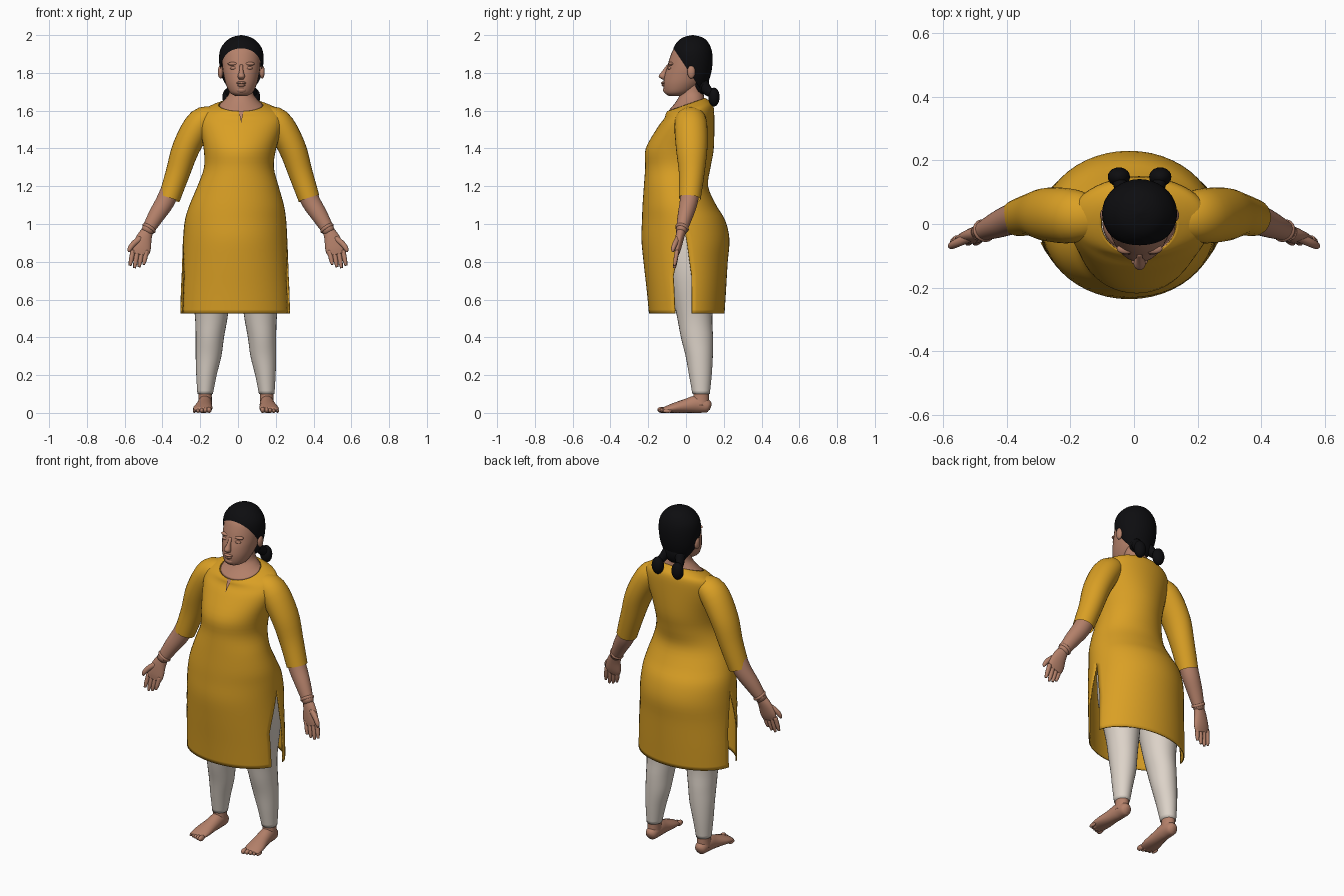
import bpy, bmesh, math
from mathutils import Vector

cube = bpy.data.objects.get("Cube")
if cube:
    bpy.data.objects.remove(cube)


def material(name, r, g, b):
    m = bpy.data.materials.new(name)
    m.use_nodes = True
    m.diffuse_color = (r, g, b, 1)
    bsdf = m.node_tree.nodes["Principled BSDF"]
    bsdf.inputs["Base Color"].default_value = (r, g, b, 1)
    bsdf.inputs["Roughness"].default_value = 0.8
    return m


GOLD = material("gold cloth", 0.70, 0.35, 0.018)
CREAM = material("cream cloth", 0.72, 0.65, 0.58)
SKIN = material("skin", 0.46, 0.22, 0.145)
HAIR = material("black hair", 0.004, 0.004, 0.005)


def finish(name, bm, mat):
    """Turn a bmesh into a smooth shaded object."""
    bmesh.ops.remove_doubles(bm, verts=bm.verts, dist=0.0004)
    bmesh.ops.recalc_face_normals(bm, faces=bm.faces)
    mesh = bpy.data.meshes.new(name)
    bm.to_mesh(mesh)
    bm.free()
    mesh.materials.append(mat)
    mesh.shade_smooth()
    ob = bpy.data.objects.new(name, mesh)
    bpy.context.collection.objects.link(ob)
    return ob


def smooth_rows(rows, steps=4):
    """Spline through the section rows (Catmull-Rom)."""
    rows = [tuple(r) + (0,) * (6 - len(r)) for r in rows]
    ext = [rows[0]] + rows + [rows[-1]]
    out = []
    for i in range(len(rows) - 1):
        p = ext[i:i + 4]
        for k in range(steps):
            t = k / steps
            out.append([0.5 * (2 * b + (c - a) * t + (2 * a - 5 * b + 4 * c - d) * t * t
                               + (3 * b - a - 3 * c + d) * t ** 3)
                        for a, b, c, d in zip(*p)])
    return out + [list(rows[-1])]


def add_loft(bm, rows, ref=None, n=28, span=None, cap=True):
    """Skin rows of (x, y, z, radius a, radius b, tilt).

    Rings lie flat, or square to the path when ref is given.
    span(z) gives the start and end angle of an open sheet.
    """
    rows = smooth_rows(rows)
    rings = []
    for i, (x, y, z, ra, rb, tilt) in enumerate(rows):
        c, a, b = Vector((x, y, z)), Vector((ra, 0, 0)), Vector((0, rb, rb * tilt))
        if ref:
            t = Vector(rows[min(i + 1, len(rows) - 1)][:3]) - Vector(rows[max(i - 1, 0)][:3])
            a = Vector(ref).cross(t).normalized()
            b = t.normalized().cross(a) * rb
            a = a * ra
        a0, a1 = span(z) if span else (0, 2 * math.pi)
        count = n + 1 if span else n
        angles = [a0 + (a1 - a0) * k / n for k in range(count)]
        rings.append([bm.verts.new(c + a * math.cos(q) + b * math.sin(q)) for q in angles])
    for r0, r1 in zip(rings, rings[1:]):
        for k in range(n):
            j = (k + 1) % len(r0)
            bm.faces.new((r0[k], r0[j], r1[j], r1[k]))
    if cap and not span:
        bm.faces.new(rings[0])
        bm.faces.new(rings[-1])


def loft(name, rows, mat, **kw):
    bm = bmesh.new()
    add_loft(bm, rows, **kw)
    return finish(name, bm, mat)


def ball(name, loc, size, mat):
    bm = bmesh.new()
    bmesh.ops.create_uvsphere(bm, u_segments=20, v_segments=12, radius=1)
    for v in bm.verts:
        v.co = Vector([c * s + o for c, s, o in zip(v.co, size, loc)])
    return finish(name, bm, mat)


# Tunic: front and back sheets, joined above the side slits
tunic_rows = [
    (.015, 0, 1.632, .118, .10, .35), (.016, .008, 1.618, .165, .115, .3),
    (.017, .015, 1.592, .212, .13, .25), (.017, 0, 1.53, .222, .15, .12),
    (.01, -.033, 1.4, .192, .18), (.005, -.043, 1.3, .185, .173),
    (0, -.053, 1.2, .215, .17), (-.007, -.035, 1.1, .25, .195),
    (-.013, -.013, 1.02, .268, .22), (-.015, -.003, .92, .276, .233),
    (-.015, -.002, .8, .282, .223), (-.015, .002, .65, .29, .21),
    (-.015, .004, .525, .293, .2)]


def slit(z):
    return min(1, max(0, (.95 - z) / .22))


bm = bmesh.new()
add_loft(bm, tunic_rows, n=24, span=lambda z: (.14 * slit(z), math.pi - .14 * slit(z)))
add_loft(bm, tunic_rows, n=24,
         span=lambda z: (math.pi + .32 * slit(z), 2 * math.pi - .32 * slit(z)))
tunic = finish("tunic", bm, GOLD)
shell = tunic.modifiers.new("thickness", "SOLIDIFY")
shell.thickness = .006

# Neckline notch
bm = bmesh.new()
bm.faces.new([bm.verts.new(p) for p in
              ((.004, -.106, 1.598), (.017, -.141, 1.535), (.03, -.106, 1.598))])
finish("neckline_notch", bm, SKIN)

# Neck and head
MID = .0175
loft("neck", [(.016, 0, 1.628, .115, .097, .35), (.016, .02, 1.66, .085, .075, .2),
              (.017, .03, 1.7, .062, .062, .1), (.017, .03, 1.78, .06, .06)], SKIN)
loft("head", [(MID, -.055, 1.678, .03, .035), (MID, -.043, 1.695, .06, .07),
              (MID, -.02, 1.74, .082, .1), (MID, 0, 1.79, .094, .113),
              (MID, .01, 1.83, .1, .11), (MID, .02, 1.88, .102, .106),
              (MID, .03, 1.93, .098, .093), (MID, .035, 1.975, .05, .05)], SKIN)
loft("nose", [(MID, -.092, 1.845, .008, .008), (MID, -.112, 1.81, .011, .014),
              (MID, -.124, 1.782, .019, .021), (MID, -.115, 1.766, .012, .012)], SKIN, n=14)
ball("upper_lip", (MID, -.116, 1.747, ), (.026, .016, .008), SKIN)
ball("lower_lip", (MID, -.114, 1.735), (.022, .015, .008), SKIN)
ball("chin", (MID, -.098, 1.71), (.03, .024, .02), SKIN)

# Hair cap trimmed along a sloping hairline
bm = bmesh.new()
add_loft(bm, [(MID, .045, 1.72, .075, .06), (MID, .04, 1.77, .1, .085),
              (MID, .037, 1.82, .113, .1), (MID, .033, 1.88, .118, .108),
              (MID, .033, 1.93, .109, .1), (MID, .035, 1.97, .078, .076),
              (MID, .036, 1.99, .045, .045), (MID, .036, 2.0, .004, .004)], n=36)
bmesh.ops.bisect_plane(bm, geom=bm.verts[:] + bm.edges[:] + bm.faces[:],
                       plane_co=(0, -.07, 1.935), plane_no=(0, 1.5, 1), clear_inner=True)
finish("hair_cap", bm, HAIR)
ball("nape_hair", (MID, .078, 1.745), (.074, .045, .065), HAIR)

# Hips under the tunic
ball("leggings_hips", (-.01, .015, .9), (.235, .17, .16), CREAM)

for side, s in (("left", 1), ("right", -1)):
    def flip(rows, dx=0):
        return [(r[0] * s + dx,) + tuple(r[1:]) for r in rows]

    # Ears, brows and pigtails
    ball(side + "_ear", (MID + s * .11, .028, 1.805), (.014, .021, .035), SKIN)
    ball(side + "_brow", (MID + s * .042, -.078, 1.848), (.03, .016, .01), SKIN)
    ball(side + "_eyelid", (MID + s * .04, -.085, 1.825), (.02, .012, .009), SKIN)
    loft(side + "_pigtail", flip([(.04, .09, 1.74, .03, .03), (.058, .115, 1.705, .026, .022),
                                  (.065, .145, 1.69, .022, .022)], MID), HAIR,
         ref=(1, 0, 0), n=14)
    ball(side + "_pigtail_bun", (MID + s * .065, .148, 1.672), (.035, .03, .05), HAIR)

    # Sleeve and forearm
    down = (0, 1, 0)
    loft(side + "_sleeve", flip([(.12, .025, 1.575, .045, .06), (.2, .025, 1.54, .075, .085),
                                 (.278, .03, 1.41, .073, .084), (.325, .03, 1.27, .064, .068),
                                 (.37, .02, 1.135, .057, .058)], .006), GOLD,
         ref=down, cap=False)
    loft(side + "_forearm", flip([(.345, .025, 1.21, .05, .05), (.385, .015, 1.12, .05, .048),
                                  (.435, -.005, 1.04, .043, .04), (.485, -.027, .955, .031, .027)]),
         SKIN, ref=down)
    loft(side + "_bangle", flip([(.467, -.019, .984, .037, .034), (.471, -.021, .978, .040, .037),
                                 (.475, -.023, .972, .037, .034)]), SKIN, ref=down, n=20)

    # Hand, palm forward
    loft(side + "_palm", flip([(.478, -.024, .965, .03, .025), (.497, -.034, .925, .041, .023),
                               (.512, -.044, .87, .05, .018), (.52, -.05, .838, .043, .011)]),
         SKIN, ref=down, n=20)
    for i, length in enumerate((.065, .078, .083, .07)):
        x = .484 + .024 * i
        loft(f"{side}_finger_{i + 1}",
             flip([(x, -.047, .86, .013, .012), (x + .01, -.056, .85 - length * .6, .012, .011),
                   (x + .016, -.061, .85 - length, .007, .007)]), SKIN, ref=down, n=10)
    loft(side + "_thumb", flip([(.515, -.04, .925, .016, .016), (.553, -.058, .895, .015, .014),
                                (.573, -.068, .868, .012, .011), (.577, -.07, .852, .005, .005)]),
         SKIN, ref=down, n=12)

    # Legging
    loft(side + "_legging", flip([(.12, .02, .95, .12, .15), (.13, .03, .75, .117, .13),
                                  (.13, .045, .52, .088, .095), (.138, .058, .4, .075, .085),
                                  (.145, .07, .3, .068, .072), (.156, .076, .2, .054, .06),
                                  (.163, .08, .1, .041, .046)], -.011), CREAM)

    # Ankle, foot and toes
    loft(side + "_ankle", flip([(.163, .08, .13, .036, .04), (.163, .08, .09, .035, .041),
                                (.164, .075, .04, .037, .048)], -.011), SKIN, n=20)
    loft(side + "_foot", flip([(.163, .131, .03, .012, .015), (.163, .115, .035, .032, .034),
                               (.164, .06, .046, .038, .046), (.168, 0, .037, .042, .037),
                               (.175, -.07, .025, .051, .025), (.18, -.12, .015, .046, .014)],
                              -.011), SKIN, ref=(0, 0, 1), n=20)
    for i in range(5):
        r = .016 - .0015 * i
        ball(f"{side}_toe_{i + 1}", (s * (.142 + .0195 * i) - .011, -.127 + .007 * i, r),
             (r * .85, .025, r), SKIN)
